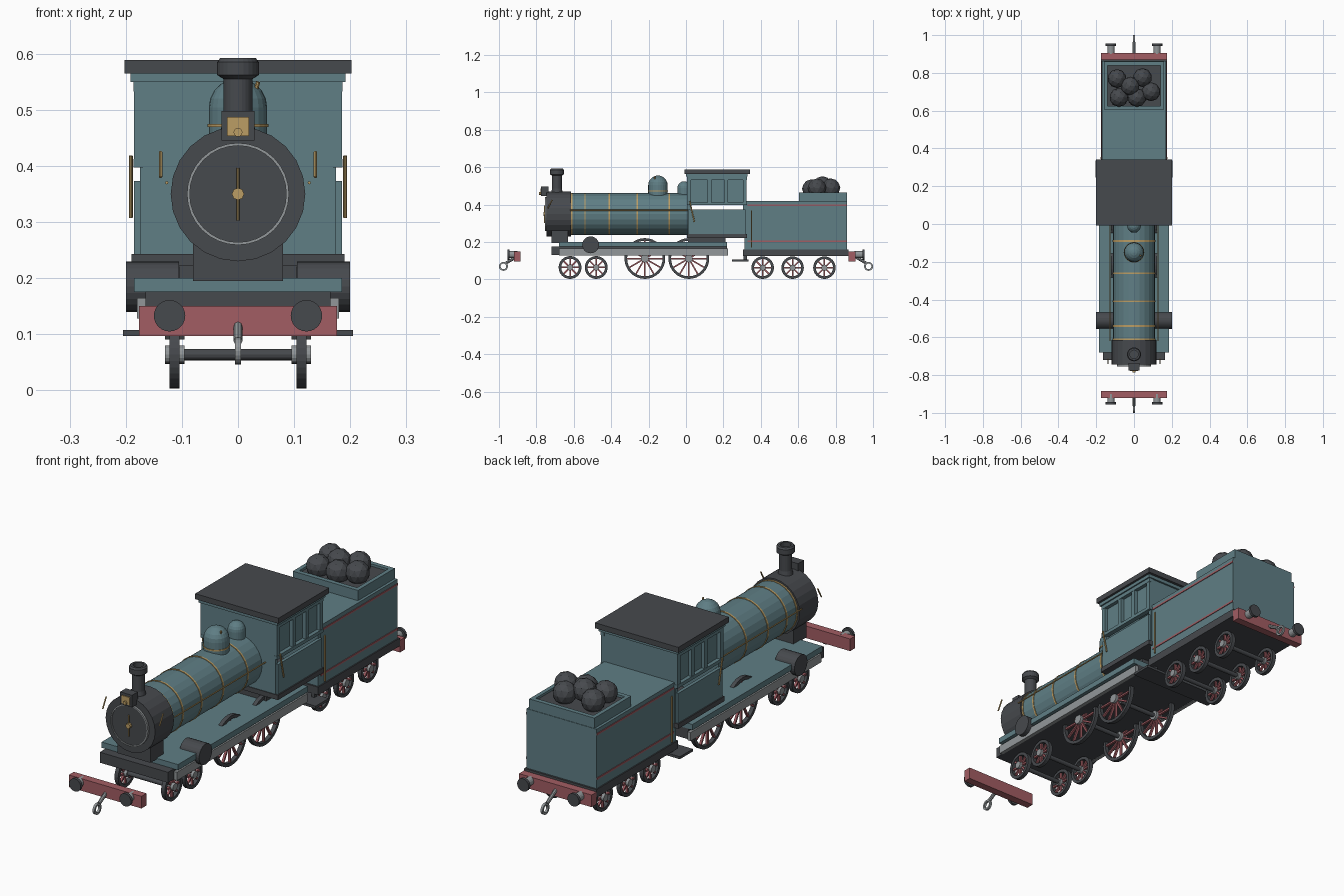
import bpy, bmesh, math
from mathutils import Matrix, Vector

cube = bpy.data.objects.get("Cube")
if cube:
    bpy.data.objects.remove(cube, do_unlink=True)


def material(name, rgb):
    m = bpy.data.materials.new(name)
    m.use_nodes = True
    m.diffuse_color = (*rgb, 1)
    m.node_tree.nodes["Principled BSDF"].inputs["Base Color"].default_value = (*rgb, 1)
    return m


TEAL = material("teal paint", (0.115, 0.21, 0.235))
DARK = material("dark iron", (0.062, 0.067, 0.075))
RED = material("red paint", (0.36, 0.11, 0.125))
GOLD = material("brass", (0.5, 0.34, 0.13))
STEEL = material("light steel", (0.29, 0.31, 0.32))


def finish(name, bm, mat):
    bmesh.ops.recalc_face_normals(bm, faces=bm.faces)
    me = bpy.data.meshes.new(name)
    bm.to_mesh(me)
    bm.free()
    me.materials.append(mat)
    ob = bpy.data.objects.new(name, me)
    bpy.context.collection.objects.link(ob)
    return ob


def add_box(bm, xs, ys, zs, turn=Matrix()):
    lo, hi = Vector((xs[0], ys[0], zs[0])), Vector((xs[1], ys[1], zs[1]))
    m = turn @ Matrix.Translation((lo + hi) / 2) @ Matrix.Diagonal((*(hi - lo), 1))
    bmesh.ops.create_cube(bm, size=1, matrix=m)


def box(name, xs, ys, zs, mat, sides=(1,)):
    """Box from ranges; sides=(1, -1) builds it on both sides in one mesh."""
    bm = bmesh.new()
    for s in sides:
        add_box(bm, sorted((s * xs[0], s * xs[1])), ys, zs)
    return finish(name, bm, mat)


def add_rod(bm, a, b, r, segs=24):
    a, b = Vector(a), Vector(b)
    d = b - a
    m = Matrix.Translation((a + b) / 2) @ d.to_track_quat('Z', 'Y').to_matrix().to_4x4()
    bmesh.ops.create_cone(bm, cap_ends=True, segments=segs, radius1=r, radius2=r,
                          depth=d.length, matrix=m)


def rod(name, a, b, r, mat, segs=24, sides=(1,)):
    bm = bmesh.new()
    for s in sides:
        add_rod(bm, (s * a[0], *a[1:]), (s * b[0], *b[1:]), r, segs)
    return finish(name, bm, mat)


def lathe(name, profile, place, mat, segs=24, closed=False):
    """Spin (radius, height) points about z, then move by each matrix in place."""
    bm = bmesh.new()
    for m in place:
        rings = []
        for r, h in profile:
            rings.append([bm.verts.new(m @ Vector((r * math.cos(t), r * math.sin(t), h)))
                          for t in (2 * math.pi * i / segs for i in range(segs))])
        pairs = list(zip(rings, rings[1:] + rings[:1]))
        for p, q in pairs if closed else pairs[:-1]:
            for i in range(segs):
                j = (i + 1) % segs
                bm.faces.new((p[i], p[j], q[j], q[i]))
        if not closed:
            bm.faces.new(rings[0])
            bm.faces.new(rings[-1])
    return finish(name, bm, mat)


BOTH = (1, -1)
AXLE = Matrix.Rotation(math.pi / 2, 4, 'Y')
LONG = Matrix.Rotation(math.pi / 2, 4, 'X')


def at(x, y, z, turn=Matrix()):
    return Matrix.Translation((x, y, z)) @ turn


# Boiler, smokebox and boiler bands
BZ = 0.35
rod("boiler", (0, -0.63, BZ), (0, 0.02, BZ), 0.111, TEAL)
rod("smokebox", (0, -0.745, BZ), (0, -0.615, BZ), 0.12, DARK)
for y in (-0.61, -0.54, -0.41, -0.26, -0.09):
    rod("boiler_band", (0, y - 0.004, BZ), (0, y + 0.004, BZ), 0.1135, GOLD)
rod("boiler_handrail", (0.127, -0.62, 0.37), (0.127, 0.01, 0.37), 0.003, GOLD, 8, BOTH)

# Smokebox door with ring and handle
lathe("door_ring", [(0.086, 0), (0.091, 0), (0.091, 0.01), (0.086, 0.01)],
      [at(0, -0.744, BZ, LONG)], STEEL, 32, True)
rod("smokebox_door", (0, -0.75, BZ), (0, -0.74, BZ), 0.086, DARK, 32)
rod("door_bar", (0, -0.756, 0.303), (0, -0.756, 0.396), 0.003, GOLD, 8)
rod("door_knob", (0, -0.763, BZ), (0, -0.748, BZ), 0.011, GOLD, 8)
rod("smokebox_grab_rail", (0.138, -0.74, 0.38), (0.138, -0.715, 0.425), 0.003, GOLD, 8, BOTH)

# Chimney and lamp
lathe("chimney", [(0.034, 0.45), (0.026, 0.485), (0.026, 0.555), (0.037, 0.562),
                  (0.037, 0.585), (0.032, 0.592), (0.022, 0.592), (0.022, 0.56)],
      [at(0, -0.69, 0)], DARK)
box("lamp_case", (-0.029, 0.029), (-0.775, -0.735), (0.445, 0.498), DARK)
box("lamp_front", (-0.02, 0.02), (-0.779, -0.774), (0.453, 0.487), GOLD)
rod("lamp_lens", (0, -0.786, 0.46), (0, -0.776, 0.46), 0.008, GOLD, 12)


# Steam domes
def dome(name, y, r, base, top):
    pts = [(r, base), (r, top - r)]
    pts += [(r * math.cos(t), top - r + r * math.sin(t))
            for t in (math.radians(a) for a in (18, 36, 54, 72, 86))]
    lathe(name, pts, [at(0, y, 0)], TEAL)


dome("steam_dome", -0.15, 0.052, 0.43, 0.556)
dome("safety_dome", -0.01, 0.036, 0.43, 0.525)
rod("dome_band", (0, -0.15, 0.469), (0, -0.15, 0.475), 0.0545, GOLD)
rod("dome_whistle", (0.03, -0.165, 0.53), (0.036, -0.168, 0.55), 0.004, GOLD, 8)

# Running board, engine frame and cylinders
box("running_board", (-0.185, 0.185), (-0.68, 0.22), (0.175, 0.2), TEAL)
box("engine_frame", (-0.165, 0.165), (-0.72, 0.22), (0.13, 0.176), DARK)
box("frame_strip", (0.164, 0.18), (-0.68, 0.225), (0.128, 0.165), STEEL, BOTH)
box("smokebox_saddle", (-0.08, 0.08), (-0.72, -0.63), (0.195, 0.27), DARK)
rod("cylinder", (0.105, -0.51, 0.185), (0.2, -0.51, 0.185), 0.045, DARK, 24, BOTH)

# Cab walls, floor and roof
box("cab_floor", (-0.19, 0.19), (0.005, 0.325), (0.222, 0.243), DARK)
box("cab_base", (-0.13, 0.13), (0.01, 0.21), (0.195, 0.225), DARK)
box("cab_front", (-0.175, 0.175), (0.008, 0.025), (0.24, 0.556), TEAL)
box("cab_back", (-0.175, 0.175), (0.305, 0.322), (0.24, 0.556), TEAL)
box("cab_lower_side", (0.17, 0.185), (0.012, 0.318), (0.24, 0.373), TEAL, BOTH)
box("cab_window_pane", (0.163, 0.169), (0.01, 0.32), (0.398, 0.55), TEAL, BOTH)
for z in ((0.397, 0.412), (0.533, 0.552)):
    box("cab_window_rail", (0.169, 0.186), (0.005, 0.325), z, TEAL, BOTH)
for y in (0.016, 0.125, 0.215, 0.314):
    box("cab_window_post", (0.167, 0.185), (y - 0.01, y + 0.01), (0.398, 0.55), TEAL, BOTH)
box("cab_cornice", (-0.192, 0.192), (0.0, 0.33), (0.55, 0.566), TEAL)
box("cab_roof", (-0.202, 0.202), (-0.008, 0.342), (0.565, 0.589), DARK)
rod("cab_handrail", (0.191, 0.045, 0.308), (0.191, 0.02, 0.418), 0.0035, GOLD, 8, BOTH)

# Tender body, stripes, frame and steps
box("tender_body", (-0.17, 0.17), (0.312, 0.862), (0.158, 0.42), TEAL)
for z in (0.203, 0.398):
    box("tender_stripe", (0.169, 0.173), (0.33, 0.862), (z - 0.004, z + 0.004), RED, BOTH)
rod("tender_handrail", (0.177, 0.35, 0.17), (0.177, 0.35, 0.37), 0.0035, GOLD, 8, BOTH)
box("tender_frame", (-0.175, 0.175), (0.305, 0.87), (0.125, 0.16), DARK)
box("step_board", (-0.205, 0.205), (0.245, 0.335), (0.097, 0.108), DARK)
box("step_hanger", (0.14, 0.155), (0.308, 0.325), (0.1, 0.13), DARK, BOTH)

# Coal bunker rim and coal
for xs, ys in (((-0.158, 0.158), (0.605, 0.625)), ((-0.158, 0.158), (0.84, 0.86)),
               ((-0.158, -0.14), (0.605, 0.86)), ((0.14, 0.158), (0.605, 0.86))):
    box("bunker_rim", xs, ys, (0.415, 0.465), TEAL)
box("bunker_floor", (-0.142, 0.142), (0.615, 0.85), (0.415, 0.455), DARK)
coal = bmesh.new()
for x, y, z in ((-0.09, 0.77, 0.49), (0.045, 0.775, 0.49), (-0.02, 0.73, 0.502),
                (0.09, 0.7, 0.49), (-0.08, 0.67, 0.485), (0.015, 0.67, 0.485)):
    bmesh.ops.create_icosphere(coal, subdivisions=2, radius=0.05, matrix=at(x, y, z))
finish("coal", coal, DARK)


# Wheels: rim, spokes, hub and axle for each wheelset
def wheelset(name, y, r, spokes):
    z, x, w = r + 0.003, 0.113, 0.009
    inner = r - 0.014
    lathe(name + "_rims", [(inner, -w), (r, -w), (r, w), (inner, w)],
          [at(s * x, y, z, AXLE) for s in BOTH], DARK, 32, True)
    bm = bmesh.new()
    for s in BOTH:
        for i in range(spokes):
            turn = at(s * x, y, z, Matrix.Rotation(2 * math.pi * i / spokes, 4, 'X'))
            add_box(bm, (-0.005, 0.005), (-0.004, 0.004), (0, inner + 0.003), turn)
    finish(name + "_spokes", bm, RED)
    rod(name + "_hubs", (0.095, y, z), (0.13, y, z), r * 0.1 + 0.01, STEEL, 16, BOTH)
    rod(name + "_axle", (-0.1, y, z), (0.1, y, z), 0.01, DARK, 12)


for y in (-0.62, -0.48):
    wheelset("leading_wheels", y, 0.061, 8)
for y in (-0.22, 0.015):
    wheelset("driving_wheels", y, 0.109, 12)
for y in (0.41, 0.57, 0.74):
    wheelset("tender_wheels", y, 0.06, 8)

# Buffer beams, buffers and coupling links at both ends
for end, d, by in (("front", -1, 0.885), ("rear", 1, 0.87)):
    box(end + "_buffer_beam", (-0.176, 0.176), sorted((d * by, d * (by + 0.035))),
        (0.097, 0.15), RED)
    rod(end + "_buffer_stem", (0.122, d * 0.9, 0.133), (0.122, d * 0.945, 0.133),
        0.018, STEEL, 16, BOTH)
    rod(end + "_buffer_head", (0.122, d * 0.943, 0.133), (0.122, d * 0.955, 0.133),
        0.028, DARK, 24, BOTH)
    rod(end + "_coupling_bar", (0, d * 0.9, 0.125), (0, d * 0.962, 0.088), 0.008, STEEL, 8)
    lathe(end + "_coupling_ring", [(0.015, -0.005), (0.024, -0.005), (0.024, 0.005),
                                   (0.015, 0.005)],
          [at(0, d * 0.976, 0.07, AXLE)], STEEL, 20, True)
